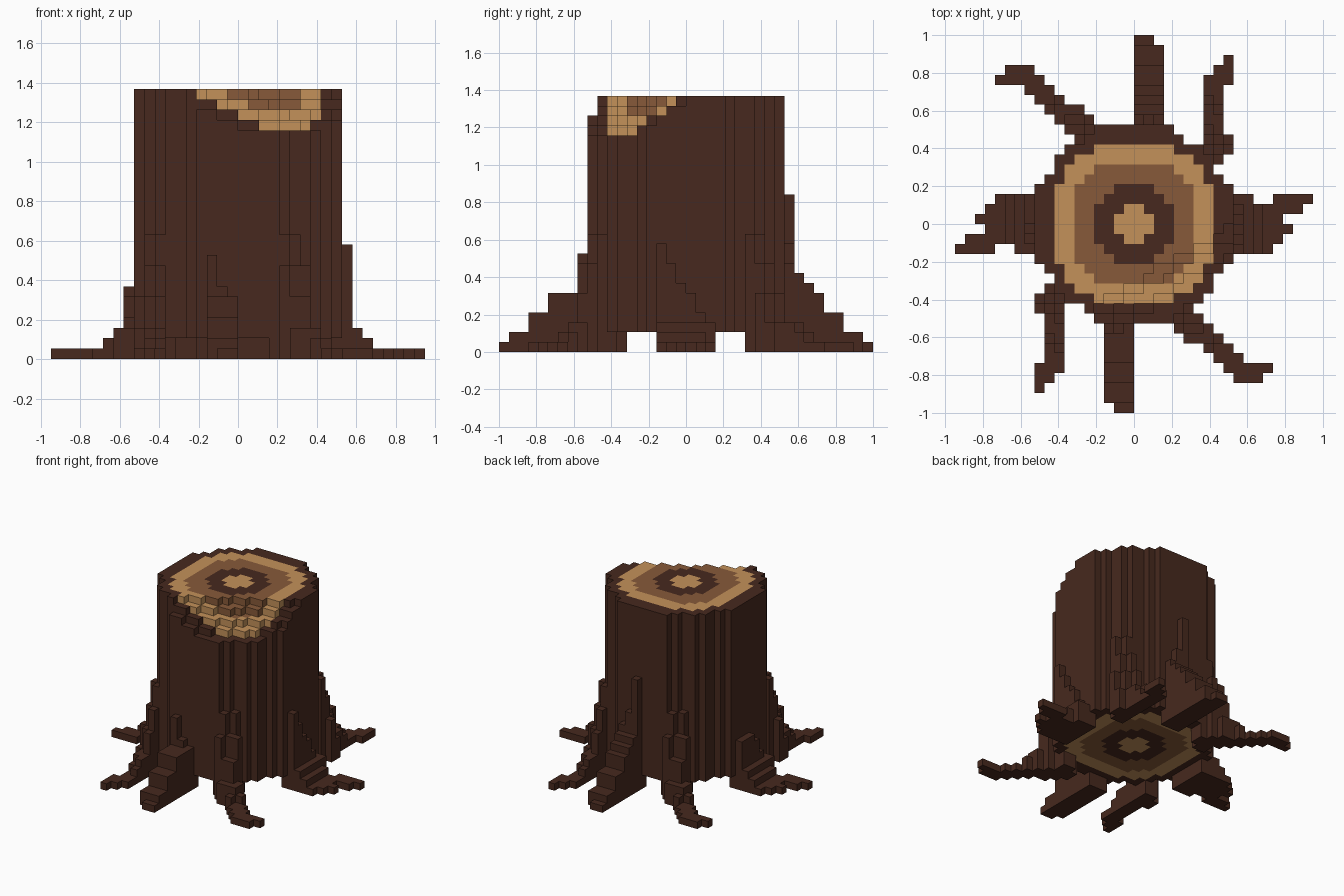
import bpy, bmesh, math

if "Cube" in bpy.data.objects:
    bpy.data.objects.remove(bpy.data.objects["Cube"])

V = 1 / 19            # voxel size
TOP = 26              # stump height in voxels


def material(name, rgb):
    m = bpy.data.materials.new(name)
    m.diffuse_color = (*rgb, 1)
    m.use_nodes = True
    m.node_tree.nodes["Principled BSDF"].inputs["Base Color"].default_value = m.diffuse_color
    return m


MATS = [material("dark bark", (0.063, 0.022, 0.013)),
        material("mid wood", (0.245, 0.102, 0.041)),
        material("light wood", (0.550, 0.285, 0.102))]


def radius(i, j):
    return math.hypot(i + 0.5, j + 0.5)


def in_ring(i, j, flat, r):
    """Circle of radius r with its four sides cut flat."""
    return max(abs(i + 0.5), abs(j + 0.5)) < flat and radius(i, j) < r


def ring_colour(i, j):
    for flat, r, colour in ((2, 2, 2), (4, 4, 0), (6, 6.6, 1), (8, 8.6, 2)):
        if in_ring(i, j, flat, r):
            return colour
    return 0


# Trunk: voxel cylinder with growth rings and a slanted chip cut from the front rim
CHIP = {25: 5.1, 24: 6.1, 23: 7.4, 22: 8.4}
trunk = {}
for i in range(-10, 10):
    for j in range(-10, 10):
        corner = {abs(i + 0.5), abs(j + 0.5)} == {8.5, 5.5}
        if in_ring(i, j, 10, 10.2) and not corner:
            s = 0.5 * (i + 0.5) - 0.86 * (j + 0.5)
            for k in range(2, TOP):
                if s <= CHIP.get(k, 99):
                    trunk[i, j, k] = ring_colour(i, j)


def root(columns, height, flip):
    """Stack voxels on (i, j) columns; flip turns the root half way round."""
    cells = {}
    for i, j in columns:
        h = height(i, j)
        if flip:
            i, j = -1 - i, -1 - j
        for k in range(h):
            if (i, j, k) not in trunk:
                cells[i, j, k] = 0
    return cells


def spans(rows):
    """rows: (j, first i, last i)"""
    return {(i, j) for j, a, b in rows for i in range(a, b + 1)}


# Footprints of four roots; the other four are the same turned by 180 degrees
STRAIGHT = spans([(j, 0, 2) for j in range(9, 18)] + [(18, 0, 1)])
FORKED = spans([(2, 9, 11), (2, 14, 17), (1, 9, 16), (0, 9, 14),
                (-1, 9, 15), (-2, 9, 14), (-3, 9, 13)])
CURVED = spans([(6, 7, 8), (7, 7, 9), (8, 7, 9)] + [(j, 7, 8) for j in range(9, 14)]
               + [(14, 7, 9), (15, 8, 9), (16, 9, 9)])
DIAGONAL = spans([(7, -6, -5), (8, -6, -4), (9, -7, -4), (10, -8, -5), (11, -9, -6),
                  (12, -10, -8), (13, -11, -9), (14, -14, -10), (15, -13, -11)])


def back_height(i, j):
    if j == 10:
        return (16, 11, 9)[i]
    return {9: 9, 11: 8, 12: 7, 13: 6, 14: 4, 15: 4, 16: 2, 17: 2}.get(j, 1)


def front_height(i, j):
    if j == 10:
        return (6, 7, 10)[i]
    return {9: 9, 11: 6, 12: 6, 13: 6, 14: 4, 15: 4, 16: 2, 17: 2}.get(j, 1)


def side_height(peak):
    def h(i, j):
        if i <= 10:
            return min(peak, (11, 9, 7, 6, 4, 3)[j + 3])
        return {11: 3, 12: 2}.get(i, 1)
    return h


def taper(i, j):
    r = radius(i, j)
    for limit, h in ((10.8, 12), (11.6, 9), (12.4, 6)):
        if r < limit:
            return h
    return max(1, round(7 - 0.85 * (r - 8.5)))


parts = {
    "stump_trunk": trunk,
    "back_root": root(STRAIGHT, back_height, False),
    "front_root": root(STRAIGHT, front_height, True),
    "right_root": root(FORKED, side_height(11), False),
    "left_root": root(FORKED, side_height(7), True),
    "back_right_root": root(CURVED, taper, False),
    "front_left_root": root(CURVED, taper, True),
    "back_left_root": root(DIAGONAL, taper, False),
    "front_right_root": root(DIAGONAL, taper, True),
}
solid = set().union(*parts.values())


# Turn each voxel set into a mesh of its exposed faces
def build(name, cells):
    bm = bmesh.new()
    verts = {}

    def vert(p):
        if p not in verts:
            verts[p] = bm.verts.new([c * V for c in p])
        return verts[p]

    for cell, colour in cells.items():
        for axis in range(3):
            u, w = (axis + 1) % 3, (axis + 2) % 3
            for side in (0, 1):
                n = list(cell)
                n[axis] += 2 * side - 1
                if tuple(n) in solid:
                    continue
                quad = []
                for a, b in ((0, 0), (1, 0), (1, 1), (0, 1)):
                    p = list(cell)
                    p[axis] += side
                    p[u] += a
                    p[w] += b
                    quad.append(vert(tuple(p)))
                f = bm.faces.new(quad if side else quad[::-1])
                f.material_index = colour
    me = bpy.data.meshes.new(name)
    bm.to_mesh(me)
    bm.free()
    for m in MATS:
        me.materials.append(m)
    bpy.context.collection.objects.link(bpy.data.objects.new(name, me))


for name, cells in parts.items():
    build(name, cells)
